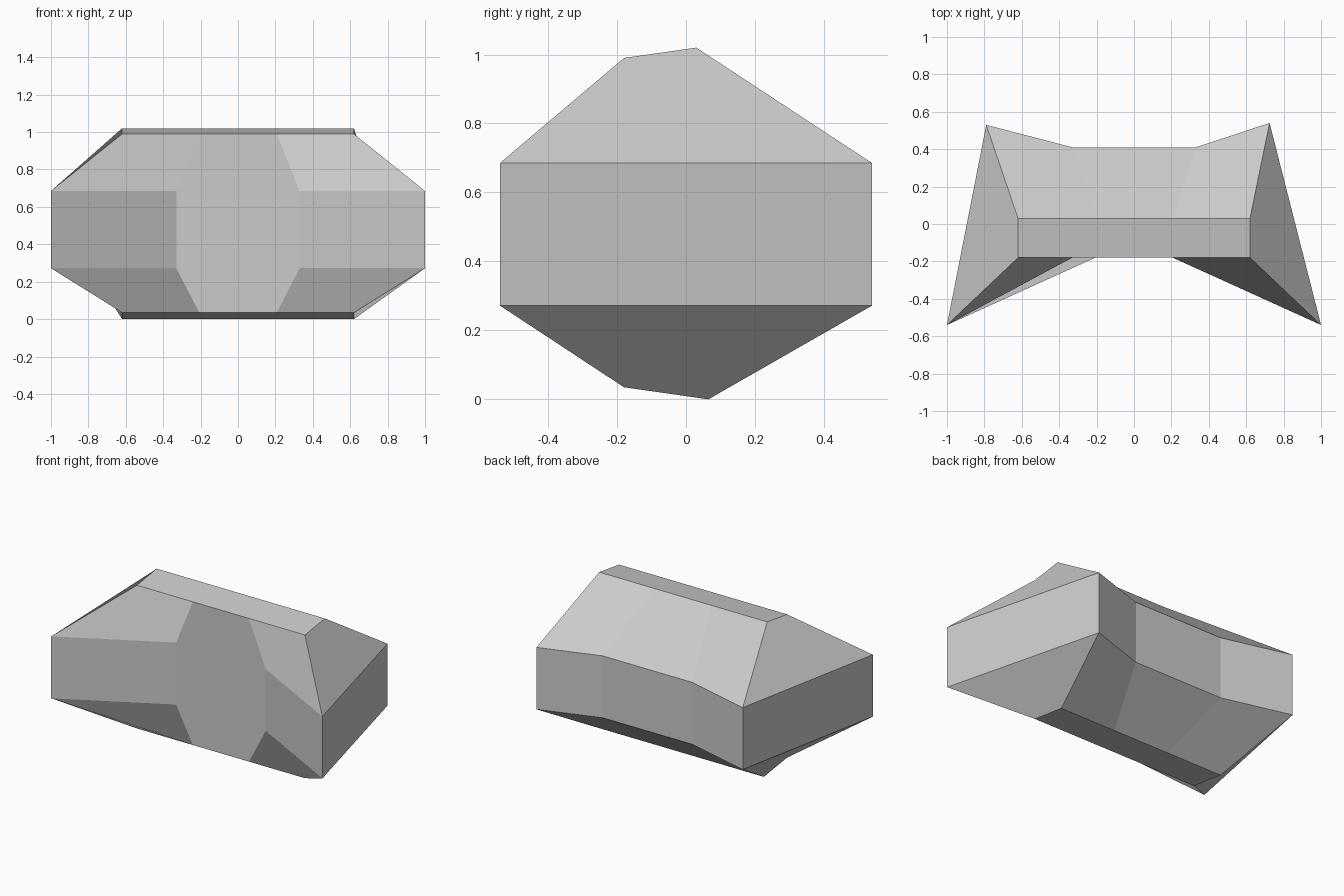
import bpy
import bmesh

cube = bpy.data.objects.get("Cube")
if cube:
    bpy.data.objects.remove(cube, do_unlink=True)

# Plain grey stone
grey = bpy.data.materials.new("light_grey")
grey.use_nodes = True
colour = (0.6, 0.6, 0.6, 1.0)
grey.diffuse_color = colour
grey.node_tree.nodes["Principled BSDF"].inputs["Base Color"].default_value = colour

# Plan outline of the wide middle: concave front, flared ends
WAIST = [(-1, -0.54), (-0.33, -0.18), (0.33, -0.18), (1, -0.54),
         (0.725, 0.54), (0.33, 0.41), (-0.33, 0.41), (-0.79, 0.53)]


def waist_ring(z):
    return [(x, y, z) for x, y in WAIST]


def cap_ring(front, back):
    """Narrow rectangle, tilted between a front and a back (y, z)."""
    xs = (-0.62, -0.207, 0.207, 0.62)
    return [(x, *front) for x in xs] + [(x, *back) for x in reversed(xs)]


levels = [cap_ring((-0.18, 0.035), (0.065, 0)),
          waist_ring(0.272),
          waist_ring(0.685),
          cap_ring((-0.18, 0.99), (0.03, 1.02))]

# Loft the rings into one faceted block
bm = bmesh.new()
rings = [[bm.verts.new(p) for p in level] for level in levels]
for low, high in zip(rings, rings[1:]):
    for i in range(len(low)):
        j = (i + 1) % len(low)
        bm.faces.new((low[j], high[j], high[i], low[i]))
bm.faces.new(reversed(rings[0]))
bm.faces.new(rings[-1])

mesh = bpy.data.meshes.new("faceted_block")
bm.to_mesh(mesh)
bm.free()
mesh.materials.append(grey)
block = bpy.data.objects.new("faceted_block", mesh)
bpy.context.collection.objects.link(block)
